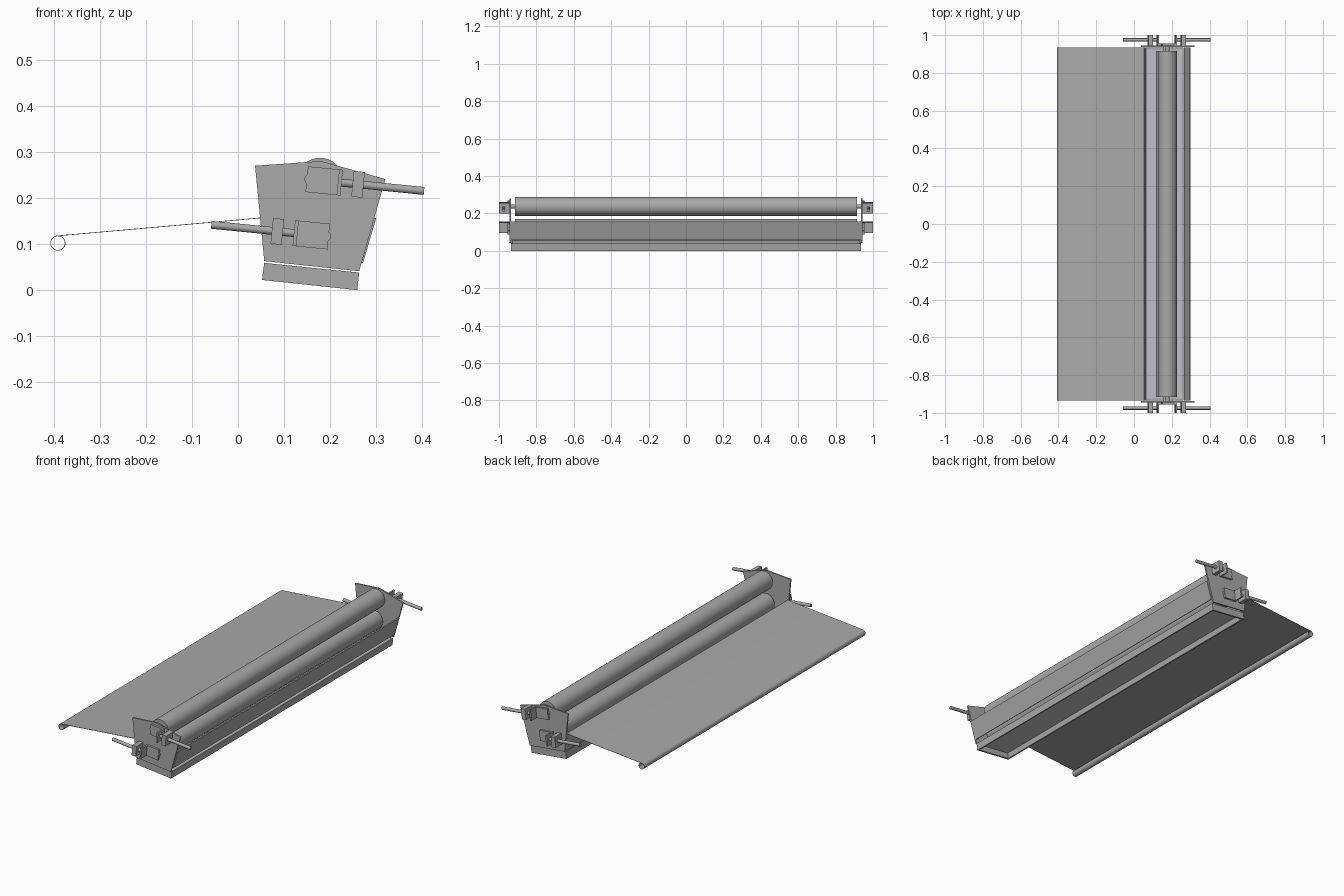
import bpy, math
from mathutils import Vector, Matrix

cube = bpy.data.objects.get("Cube")
if cube:
    bpy.data.objects.remove(cube)


def material(name, rgb):
    m = bpy.data.materials.new(name)
    m.use_nodes = True
    m.diffuse_color = (*rgb, 1)
    m.node_tree.nodes["Principled BSDF"].inputs["Base Color"].default_value = (*rgb, 1)
    return m


GREY = material("metal grey", (0.4, 0.4, 0.4))
PALE = material("pale glass grey", (0.53, 0.56, 0.58))
TILT = 0.1  # whole head leans about the y axis


def prism(name, pts, y0, y1, mat=GREY):
    """Extrude an x/z outline along y."""
    n = len(pts)
    verts = [(x, y, z) for y in (y0, y1) for x, z in pts]
    faces = [tuple(range(n)), tuple(range(2 * n - 1, n - 1, -1))]
    faces += [(i, i + n, (i + 1) % n + n, (i + 1) % n) for i in range(n)]
    me = bpy.data.meshes.new(name)
    me.from_pydata(verts, [], faces)
    me.materials.append(mat)
    ob = bpy.data.objects.new(name, me)
    bpy.context.collection.objects.link(ob)
    return ob


def strip(name, path, thick, half, mat=GREY):
    """Thin sheet following an x/z path, spanning the full width."""
    pts = [Vector(p) for p in path]
    other = []
    for i, p in enumerate(pts):
        d = (pts[min(i + 1, len(pts) - 1)] - pts[max(i - 1, 0)]).normalized()
        other.append(p + Vector((d.y, -d.x)) * thick)
    n = len(pts)
    ring = pts + other
    verts = [(p.x, y, p.y) for y in (-half, half) for p in ring]
    m = 2 * n
    faces = []
    for i in range(n - 1):
        faces += [(i, i + 1, i + 1 + m, i + m), (i + n, i + n + m, i + n + 1 + m, i + n + 1)]
        faces += [(i, i + n, i + n + 1, i + 1), (i + m, i + 1 + m, i + n + 1 + m, i + n + m)]
    faces += [(0, m, m + n, n), (n - 1, 2 * n - 1, m + 2 * n - 1, m + n - 1)]
    me = bpy.data.meshes.new(name)
    me.from_pydata(verts, [], faces)
    me.materials.append(mat)
    ob = bpy.data.objects.new(name, me)
    bpy.context.collection.objects.link(ob)
    return ob


def box(name, centre, size, mat=GREY):
    bpy.ops.mesh.primitive_cube_add(size=1, location=centre, rotation=(0, TILT, 0))
    ob = bpy.context.object
    ob.name, ob.scale = name, size
    ob.data.materials.append(mat)
    return ob


def cylinder(name, a, b, r, sides=48):
    a, b = Vector(a), Vector(b)
    bpy.ops.mesh.primitive_cylinder_add(vertices=sides, radius=r, depth=(b - a).length,
                                        location=(a + b) / 2)
    ob = bpy.context.object
    ob.name = name
    ob.rotation_euler = (b - a).to_track_quat("Z", "Y").to_euler()
    ob.data.materials.append(GREY)
    bpy.ops.object.shade_smooth_by_angle(angle=math.radians(40))
    return ob


# Pressing rollers
for name, x, z in (("upper_roller", 0.178, 0.237), ("lower_roller", 0.166, 0.12)):
    cylinder(name, (x, -0.915, z), (x, 0.915, z), 0.05, 64)
    cylinder(name + "_shaft", (x, -0.95, z), (x, 0.95, z), 0.011, 24)

# Trough walls, the right one leaning outward
strip("left_wall", [(0.057, 0.063), (0.048, 0.156)], 0.006, 0.935)
strip("right_wall", [(0.271, 0.058), (0.3, 0.156)], -0.006, 0.935)

# Base frame: thin sides and ends around a recessed pale floor
prism("base_left_bar", [(0.052, 0.022), (0.061, 0.021), (0.066, 0.058), (0.057, 0.059)], -0.935, 0.935)
prism("base_right_bar", [(0.25, 0.002), (0.259, 0.0), (0.263, 0.038), (0.254, 0.039)], -0.935, 0.935)
prism("base_floor", [(0.06, 0.051), (0.258, 0.031), (0.258, 0.037), (0.06, 0.057)], -0.93, 0.93, PALE)

# Feed sheet with its curled outer edge
curl = [(-0.391 + 0.015 * math.cos(t), 0.102 + 0.015 * math.sin(t))
        for t in (math.radians(95 + 350 * (1 - i / 32)) for i in range(33))]
curl = [(x, z) for x, z in reversed(curl)]
sheet = strip("feed_sheet", [(0.05, 0.156)] + curl, 0.0015, 0.935)
sheet.select_set(True)
bpy.context.view_layer.objects.active = sheet
bpy.ops.object.shade_smooth_by_angle(angle=math.radians(40))

# End plates with their adjusters, repeated at both ends
for s, end in ((-1, "front"), (1, "back")):
    def span(lo, hi):
        return sorted((s * lo, s * hi))

    prism(end + "_base_bar", [(0.052, 0.022), (0.259, 0.0), (0.263, 0.038), (0.057, 0.059)],
          *span(0.925, 0.935))
    prism(end + "_end_plate", [(0.037, 0.27), (0.18, 0.28), (0.32, 0.241), (0.263, 0.041),
                               (0.057, 0.063)], *span(0.936, 0.944))
    for level, x, z, d in (("upper", 0.187, 0.237, 1), ("lower", 0.159, 0.12, -1)):
        part = end + "_" + level

        def at(u, y):
            return (x + d * u * math.cos(TILT), s * y, z - d * u * math.sin(TILT))

        # Bearing slide with an upright flange
        box(part + "_slide", at(0, 0.949), (0.076, 0.012, 0.056))
        box(part + "_flange", at(0.034, 0.972), (0.008, 0.056, 0.056))
        cylinder(part + "_shaft_end", at(-0.032, 0.942), at(-0.032, 0.953), 0.011, 24)
        # Fixed block and adjusting screw
        box(part + "_block", at(0.074, 0.972), (0.024, 0.056, 0.056))
        cylinder(part + "_screw", at(0.03, 0.975), at(0.218, 0.975), 0.0085, 24)

# Consistent outward normals on the hand-made meshes
import bmesh
for ob in bpy.context.scene.objects:
    if ob.type == "MESH":
        bm = bmesh.new()
        bm.from_mesh(ob.data)
        bmesh.ops.recalc_face_normals(bm, faces=bm.faces)
        bm.to_mesh(ob.data)
        bm.free()
